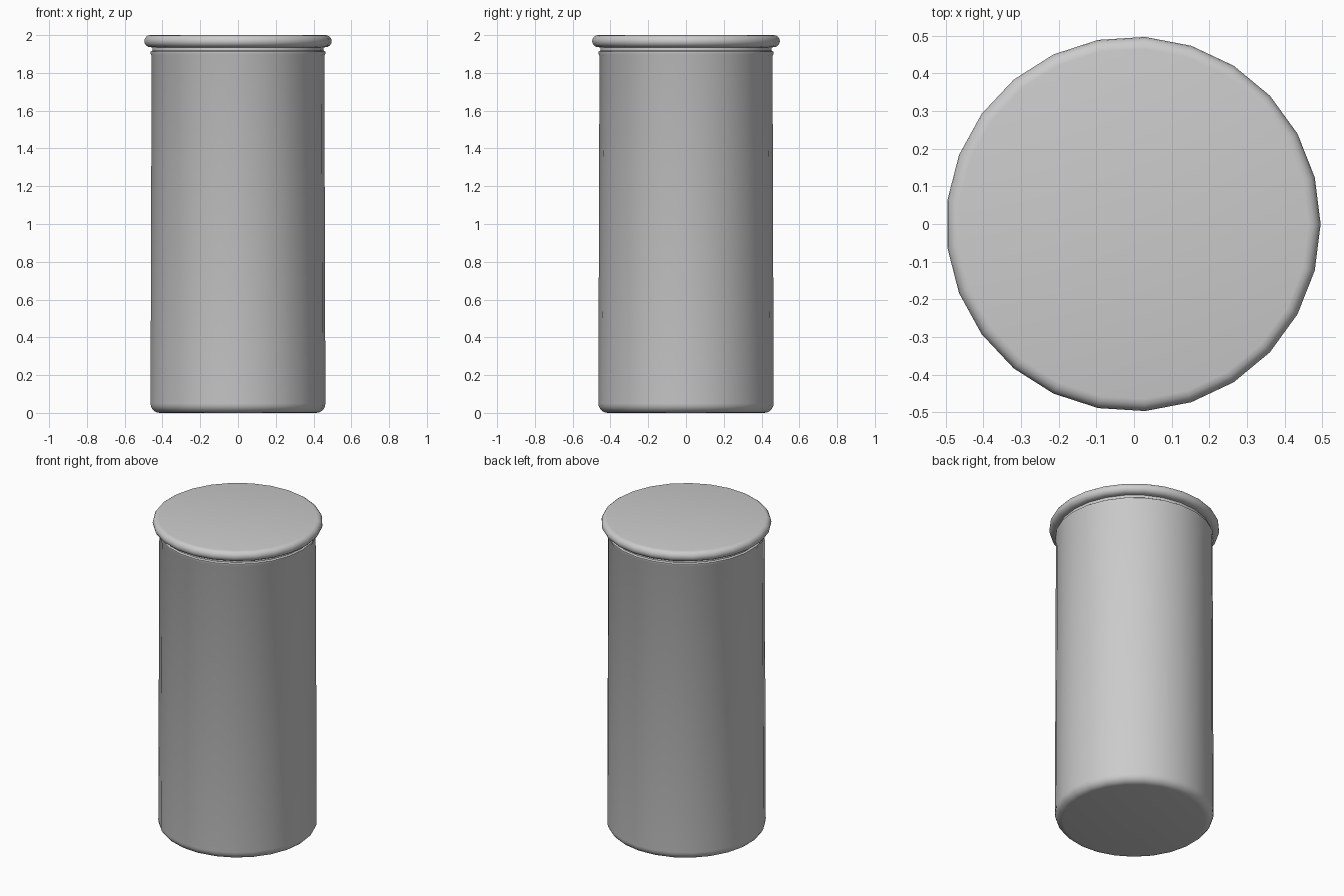
import bpy
import bmesh
from math import cos, sin, tau, radians

SIDES = 25

cube = bpy.data.objects.get("Cube")
if cube:
    bpy.data.objects.remove(cube, do_unlink=True)

grey = bpy.data.materials.new("light grey")
grey.use_nodes = True
colour = (0.6, 0.6, 0.6, 1)
grey.diffuse_color = colour
grey.node_tree.nodes["Principled BSDF"].inputs["Base Color"].default_value = colour


def arc(r, z, radius, start, end, steps):
    """Rounded corner points around (r, z), angles in degrees."""
    angles = [radians(start + (end - start) * i / steps) for i in range(steps + 1)]
    return [(r + radius * cos(a), z + radius * sin(a)) for a in angles]


def lathe(name, profile):
    """Closed turned solid from (radius, height) points, bottom to top."""
    bm = bmesh.new()
    rings = []
    for r, z in profile:
        rings.append([bm.verts.new((r * cos(tau * i / SIDES) - 0.002,
                                    r * sin(tau * i / SIDES), z))
                      for i in range(SIDES)])
    for low, high in zip(rings, rings[1:]):
        for i in range(SIDES):
            j = (i + 1) % SIDES
            bm.faces.new((low[i], low[j], high[j], high[i]))
    bm.faces.new(rings[0][::-1])
    bm.faces.new(rings[-1])
    mesh = bpy.data.meshes.new(name)
    bm.to_mesh(mesh)
    bm.free()
    mesh.materials.append(grey)
    obj = bpy.data.objects.new(name, mesh)
    bpy.context.collection.objects.link(obj)
    bpy.ops.object.select_all(action="DESELECT")
    obj.select_set(True)
    bpy.context.view_layer.objects.active = obj
    bpy.ops.object.shade_smooth_by_angle(angle=radians(40))
    return obj


# Jar: rounded base, slightly tapered wall, small lip and neck
lathe("jar_body", arc(0.415, 0.05, 0.05, -90, 0, 5)
      + [(0.459, 1.89), (0.464, 1.9), (0.464, 1.912), (0.455, 1.918), (0.453, 1.945)])

# Lid: flat disc with a fully rounded edge
lathe("lid", [(0.452, 1.935)] + arc(0.466, 1.968, 0.032, -90, 90, 8))
